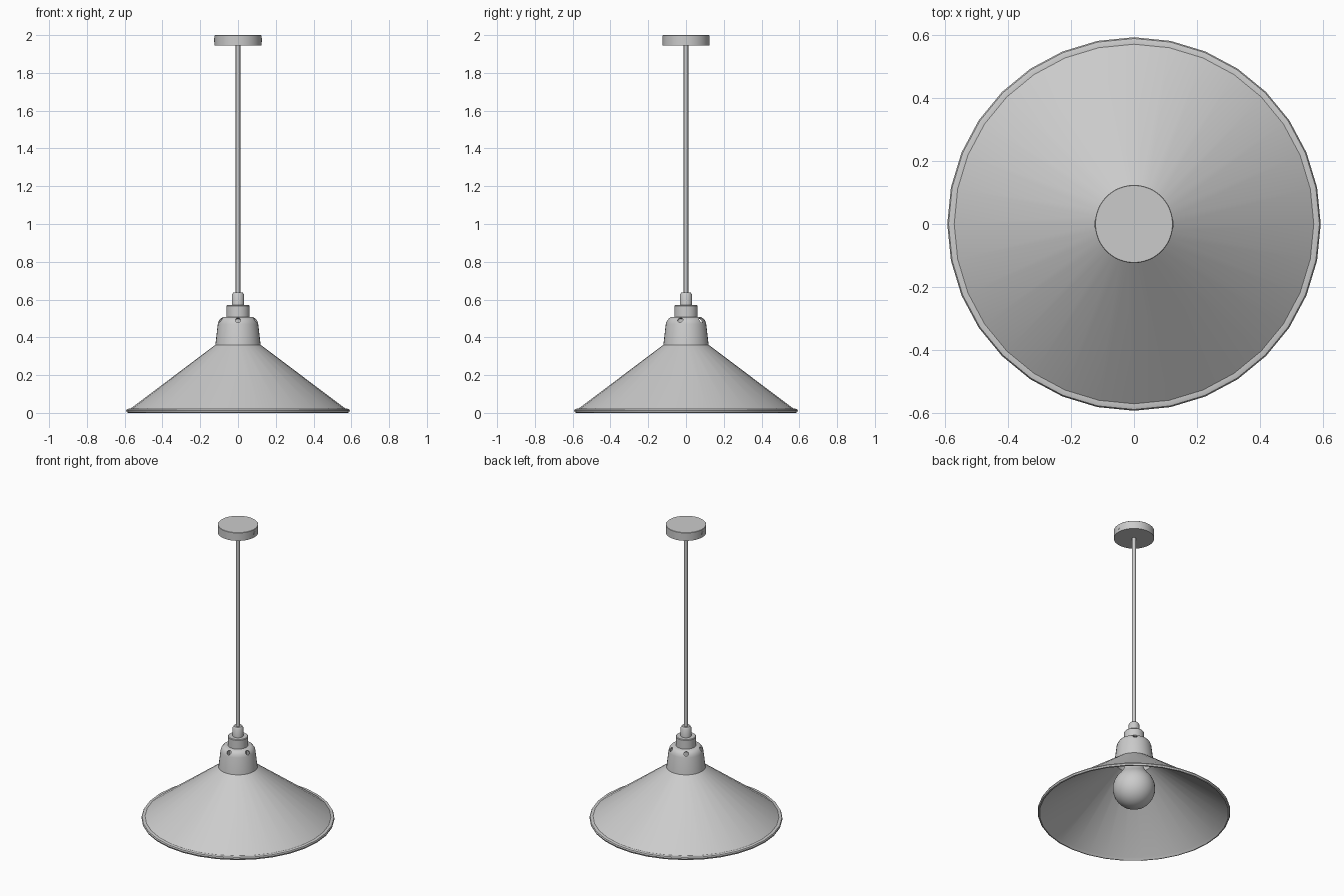
import bpy, bmesh
from math import pi, cos, sin, radians
from mathutils import Vector

if "Cube" in bpy.data.objects:
    bpy.data.objects.remove(bpy.data.objects["Cube"])


def smooth(ob, angle=35):
    bpy.ops.object.select_all(action='DESELECT')
    bpy.context.view_layer.objects.active = ob
    ob.select_set(True)
    bpy.ops.object.shade_smooth_by_angle(angle=radians(angle))


def lathe(name, profile, steps=32, closed=False):
    """Revolve a list of (radius, z) points about the z axis."""
    bm = bmesh.new()
    vs = [bm.verts.new((0, -r, z)) for r, z in profile]
    for a, b in zip(vs, vs[1:] + vs[:1] if closed else vs[1:]):
        bm.edges.new((a, b))
    bmesh.ops.spin(bm, geom=bm.verts[:] + bm.edges[:], cent=(0, 0, 0),
                   axis=(0, 0, 1), angle=2 * pi, steps=steps)
    bmesh.ops.remove_doubles(bm, verts=bm.verts[:], dist=1e-5)
    bmesh.ops.recalc_face_normals(bm, faces=bm.faces[:])
    me = bpy.data.meshes.new(name)
    bm.to_mesh(me)
    bm.free()
    ob = bpy.data.objects.new(name, me)
    bpy.context.collection.objects.link(ob)
    smooth(ob)
    return ob


def rod(name, centre, axis, radius, depth, sides=16):
    """Cylinder pointing along any axis."""
    bpy.ops.mesh.primitive_cylinder_add(
        vertices=sides, radius=radius, depth=depth, location=centre,
        rotation=Vector(axis).to_track_quat('Z', 'Y').to_euler())
    ob = bpy.context.object
    ob.name = name
    return ob


# Ceiling canopy with two side screws
lathe("ceiling_canopy", [(0, 2.0), (0.122, 2.0), (0.124, 1.998),
                         (0.124, 1.945), (0, 1.945)], 48)
for side, x in (("right", 1), ("left", -1)):
    smooth(rod("canopy_screw_" + side, (x * 0.121, 0, 1.974), (x, 0, 0), 0.011, 0.01))

# Hanging cord
lathe("cord", [(0, 1.95), (0.012, 1.95), (0.012, 0.62), (0, 0.62)], 16)

# Cord grip and lamp holder cap
lathe("cord_grip", [(0, 0.637), (0.025, 0.637), (0.033, 0.625),
                    (0.033, 0.565), (0, 0.565)])
lathe("holder_cap", [(0, 0.57), (0.058, 0.57), (0.062, 0.566),
                     (0.062, 0.502), (0, 0.502)])

# Thin shade: vented neck, wide cone and rolled lip
shade = lathe("shade", [
    (0.03, 0.507), (0.080, 0.507), (0.092, 0.500), (0.102, 0.487), (0.107, 0.470),
    (0.120, 0.360), (0.570, 0.022), (0.580, 0.022), (0.588, 0.020), (0.592, 0.012),
    (0.588, 0.002), (0.580, 0.0), (0.574, 0.006), (0.567, 0.014),
    (0.113, 0.356), (0.100, 0.469), (0.095, 0.483), (0.088, 0.494), (0.079, 0.500),
    (0.03, 0.500)], 32, closed=True)

# Five vent holes cut through the neck shoulder
for i in range(5):
    a = radians(-90 + 72 * i)
    cut = rod("vent_cutter", (0.096 * cos(a), 0.096 * sin(a), 0.491),
              (cos(a), sin(a), 0.85), 0.0145, 0.05)
    cut.hide_render = True
    mod = shade.modifiers.new("vent", 'BOOLEAN')
    mod.operation, mod.solver, mod.object = 'DIFFERENCE', 'EXACT', cut
    bpy.context.view_layer.objects.active = shade
    bpy.ops.object.modifier_apply(modifier=mod.name)
    bpy.data.objects.remove(cut)
smooth(shade)

# Socket inside the neck
lathe("bulb_socket", [(0, 0.503), (0.055, 0.503), (0.055, 0.36), (0, 0.36)])

# Bulb: round globe blending into a narrow neck
R, zc = 0.13, 0.175
globe = [(R * sin(radians(t)), zc - R * cos(radians(t))) for t in range(0, 136, 9)]
lathe("bulb", globe + [(0.076, 0.288), (0.064, 0.31), (0.055, 0.335),
                       (0.05, 0.37), (0, 0.37)])
